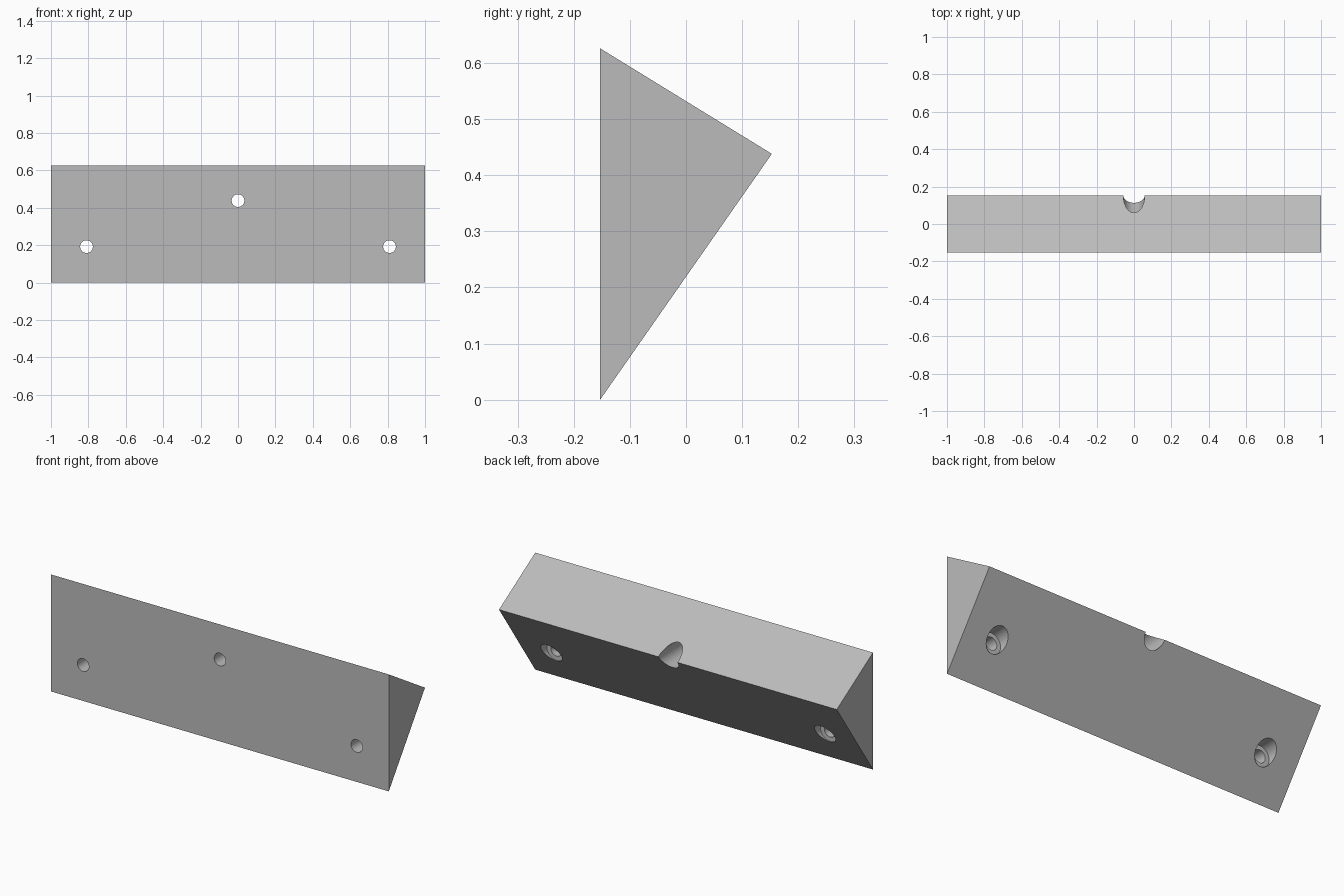
import bpy
import math

cube = bpy.data.objects.get("Cube")
if cube:
    bpy.data.objects.remove(cube, do_unlink=True)

grey = bpy.data.materials.new("plain_grey")
grey.use_nodes = True
colour = (0.5, 0.5, 0.5, 1)
grey.diffuse_color = colour
grey.node_tree.nodes["Principled BSDF"].inputs["Base Color"].default_value = colour

# Triangular bar: side profile (y, z) extruded along x
profile = [(-0.153, 0), (0.153, 0.438), (-0.153, 0.626)]
verts = [(x, y, z) for x in (-1, 1) for y, z in profile]
faces = [(0, 2, 1), (3, 4, 5), (0, 1, 4, 3), (1, 2, 5, 4), (2, 0, 3, 5)]
mesh = bpy.data.meshes.new("wedge_bar")
mesh.from_pydata(verts, [], faces)
mesh.materials.append(grey)
bar = bpy.data.objects.new("wedge_bar", mesh)
bpy.context.collection.objects.link(bar)


def drill(x, z, radius, y_start, y_end):
    """Cut a round hole along y through the bar."""
    bpy.ops.mesh.primitive_cylinder_add(
        vertices=48, radius=radius, depth=y_end - y_start,
        location=(x, (y_start + y_end) / 2, z), rotation=(math.pi / 2, 0, 0))
    cutter = bpy.context.object
    cutter.name = "hole_cutter"
    cutter.hide_render = True
    cutter.data.materials.append(grey)
    cut = bar.modifiers.new("hole", "BOOLEAN")
    cut.operation = "DIFFERENCE"
    cut.solver = "EXACT"
    cut.object = cutter
    bpy.ops.object.select_all(action="DESELECT")
    bar.select_set(True)
    bpy.context.view_layer.objects.active = bar
    bpy.ops.object.modifier_apply(modifier=cut.name)
    bpy.data.objects.remove(cutter, do_unlink=True)


# Screw holes, each with a wide counterbore open to the back
for x, z in [(-0.81, 0.192), (0.81, 0.192), (0, 0.438)]:
    drill(x, z, 0.057, -0.062, 0.3)
    drill(x, z, 0.034, -0.3, 0.25)

bpy.ops.object.shade_smooth_by_angle(angle=math.radians(30))
